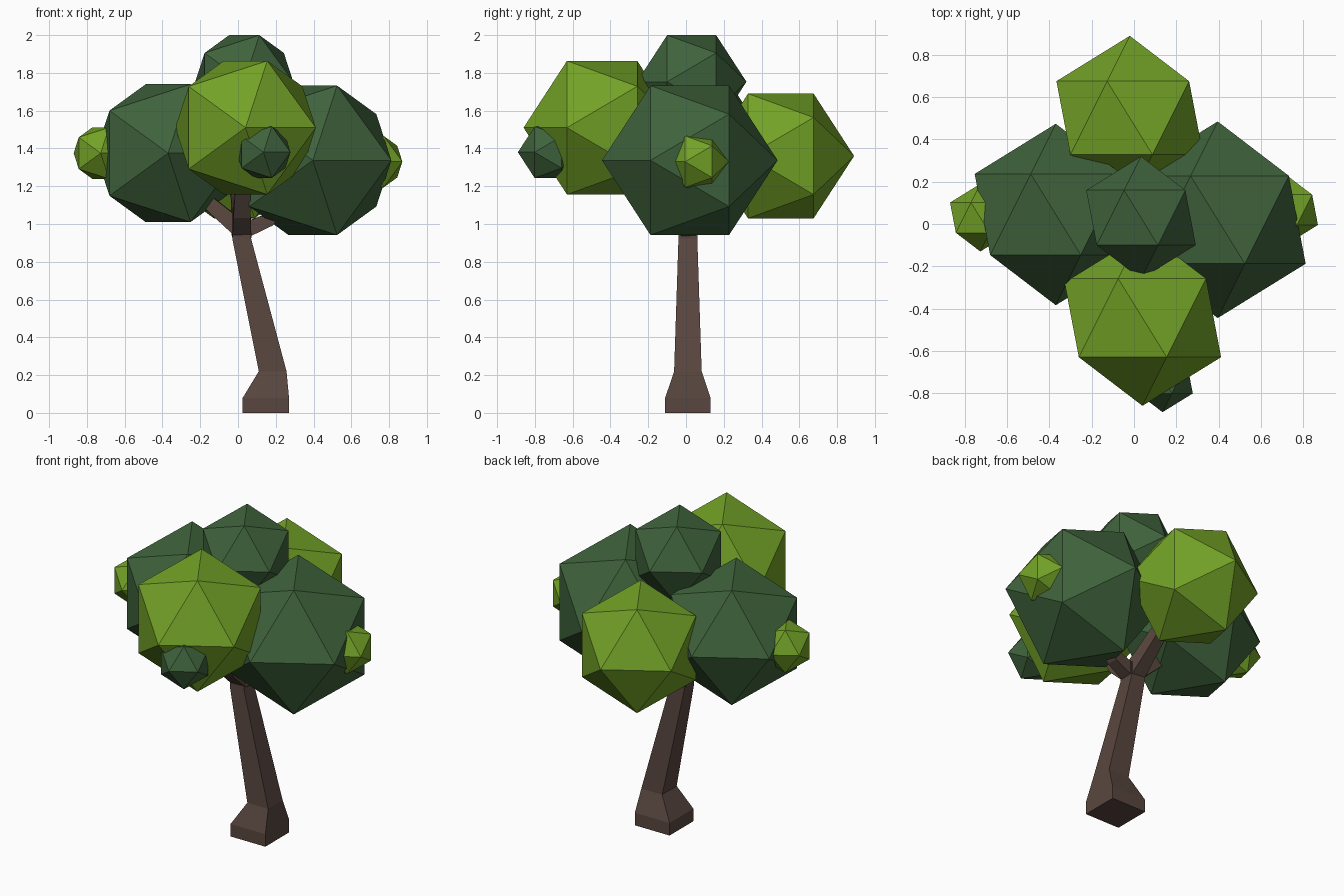
import bpy, bmesh
from math import pi
from mathutils import Vector

if "Cube" in bpy.data.objects:
    bpy.data.objects.remove(bpy.data.objects["Cube"])


def material(name, rgb):
    m = bpy.data.materials.new(name)
    m.diffuse_color = (*rgb, 1)
    m.use_nodes = True
    m.node_tree.nodes["Principled BSDF"].inputs["Base Color"].default_value = m.diffuse_color
    return m


BARK = material("bark", (0.10, 0.062, 0.05))
DARK = material("dark_leaves", (0.05, 0.125, 0.045))
LIME = material("lime_leaves", (0.17, 0.36, 0.02))


def loft(name, rings, mat):
    # Skin a list of four-point rings into a closed solid
    bm = bmesh.new()
    vr = [[bm.verts.new(p) for p in ring] for ring in rings]
    for a, b in zip(vr, vr[1:]):
        for i in range(4):
            j = (i + 1) % 4
            bm.faces.new((a[i], a[j], b[j], b[i]))
    bm.faces.new(vr[0][::-1])
    bm.faces.new(vr[-1])
    bmesh.ops.recalc_face_normals(bm, faces=bm.faces)
    me = bpy.data.meshes.new(name)
    bm.to_mesh(me)
    bm.free()
    me.materials.append(mat)
    ob = bpy.data.objects.new(name, me)
    bpy.context.collection.objects.link(ob)


# Trunk: square sections (x0, x1, y0, y1, z), flared foot and leaning stem
sections = [(0.025, 0.27, -0.11, 0.13, 0), (0.025, 0.27, -0.11, 0.13, 0.08),
            (0.11, 0.257, -0.063, 0.083, 0.22), (-0.03, 0.07, -0.04, 0.06, 0.92),
            (-0.03, 0.07, -0.04, 0.06, 1.02)]
loft("trunk", [[(a, c, z), (b, c, z), (b, d, z), (a, d, z)]
               for a, b, c, d, z in sections], BARK)


def branch(name, pts, sizes):
    # Square tube swept along a path in a vertical plane
    pts = [Vector(p) for p in pts]
    flat = pts[-1] - pts[0]
    side = Vector((-flat.y, flat.x, 0)).normalized()
    rings = []
    for i, (p, s) in enumerate(zip(pts, sizes)):
        d = pts[min(i + 1, len(pts) - 1)] - pts[max(i - 1, 0)]
        up = d.cross(side).normalized()
        rings.append([p + side * s * u + up * s * v
                      for u, v in ((-1, -1), (1, -1), (1, 1), (-1, 1))])
    loft(name, rings, BARK)


# Branches reaching into the crown
branch("left_branch", [(0.02, 0.01, 0.965), (-0.15, 0.02, 1.11), (-0.28, 0.03, 1.25)],
       [0.045, 0.036, 0.03])
branch("right_branch", [(0.02, 0.01, 0.96), (0.16, 0.02, 1.02), (0.30, 0.02, 1.18)],
       [0.042, 0.036, 0.03])
branch("front_branch", [(0.02, 0.01, 0.965), (0.02, -0.10, 1.06), (0.03, -0.30, 1.35)],
       [0.05, 0.046, 0.035])
branch("back_branch", [(0.02, 0.01, 0.965), (0.01, 0.10, 1.05), (-0.01, 0.35, 1.28)],
       [0.05, 0.043, 0.03])

# Leaf clumps: icosahedra with their poles along y
clumps = [
    ("front_clump", 0.04, -0.444, 1.51, 0.416, LIME),
    ("back_clump", -0.02, 0.502, 1.36, 0.388, LIME),
    ("right_clump", 0.396, 0.02, 1.337, 0.465, DARK),
    ("left_clump", -0.37, 0.045, 1.375, 0.429, DARK),
    ("top_clump", 0.033, 0.03, 1.753, 0.29, DARK),
    ("left_tuft", -0.727, 0.03, 1.375, 0.16, LIME),
    ("right_tuft", 0.727, 0.067, 1.33, 0.16, LIME),
    ("front_tuft", 0.135, -0.73, 1.38, 0.16, DARK),
]
for name, x, y, z, r, mat in clumps:
    bpy.ops.mesh.primitive_ico_sphere_add(subdivisions=1, radius=r,
                                          location=(x, y, z), rotation=(pi / 2, 0, 0))
    ob = bpy.context.object
    ob.name = name
    ob.data.materials.append(mat)
